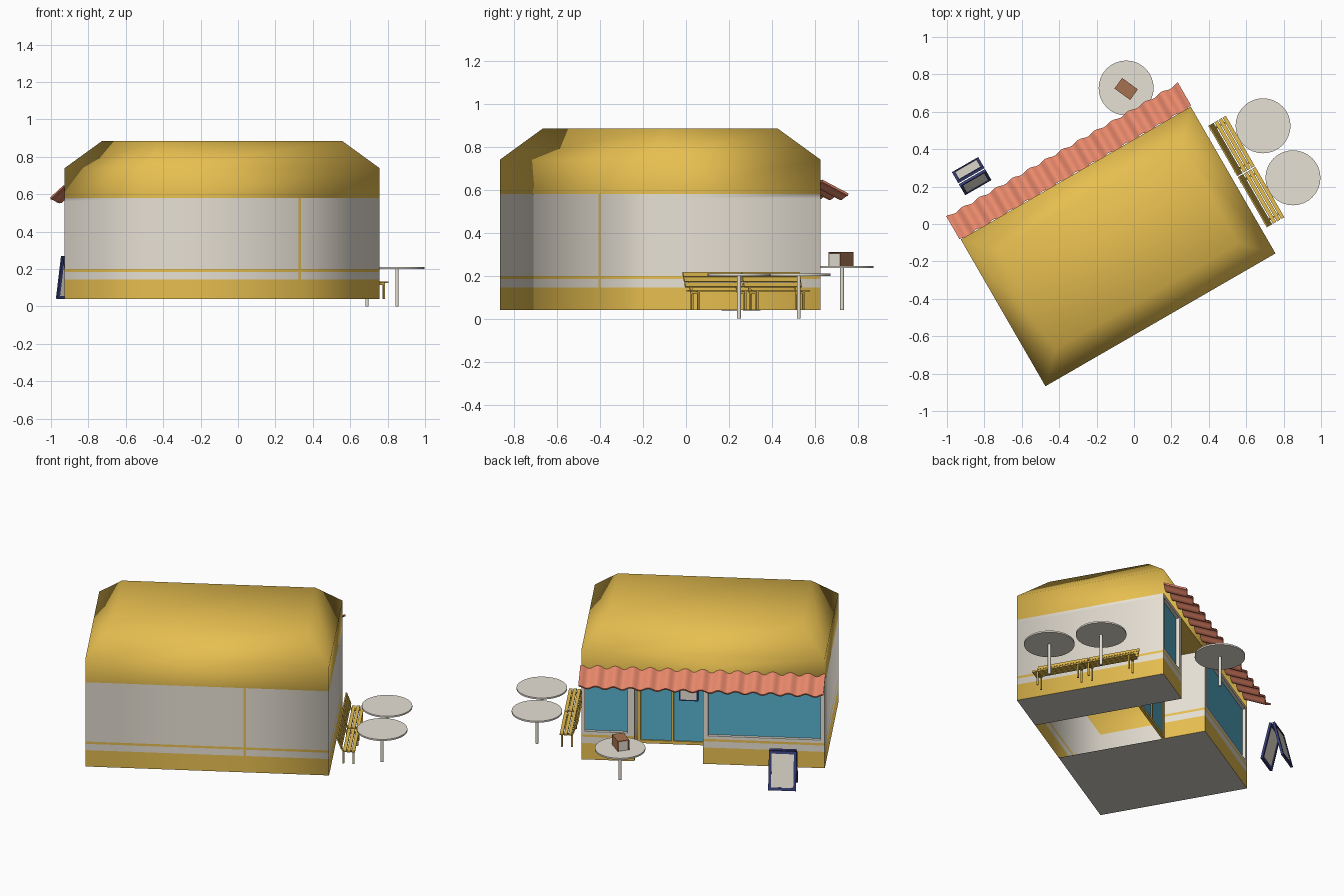
import bpy, bmesh, math
from mathutils import Matrix, Vector

if "Cube" in bpy.data.objects:
    bpy.data.objects.remove(bpy.data.objects["Cube"])

# The shop is laid out in its own axes (shopfront faces +y), then turned 30 degrees
SHOP = Matrix.Translation((-0.085, -0.12, 0)) @ Matrix.Rotation(math.radians(30), 4, 'Z')


def mat(name, r, g, b):
    m = bpy.data.materials.new(name)
    m.diffuse_color = (r, g, b, 1)
    m.use_nodes = True
    m.node_tree.nodes["Principled BSDF"].inputs["Base Color"].default_value = m.diffuse_color
    return m


YELLOW = mat("yellow", .80, .52, .08)
CREAM = mat("cream", .80, .75, .66)
GREY = mat("grey", .62, .60, .55)
GLASS = mat("glass", .10, .45, .63)
CORAL = mat("coral", .82, .25, .15)
NAVY = mat("navy", .04, .05, .19)
BROWN = mat("brown", .38, .17, .08)


def finish(name, bm, mats, frame=SHOP):
    me = bpy.data.meshes.new(name)
    bm.to_mesh(me)
    bm.free()
    for m in mats:
        me.materials.append(m)
    ob = bpy.data.objects.new(name, me)
    bpy.context.collection.objects.link(ob)
    ob.matrix_world = frame
    return ob


def boxes(name, items, m, frame=SHOP):
    """items: (centre, size, optional tilt about x or y as (angle, axis))"""
    bm = bmesh.new()
    for c, s, *rot in items:
        r = Matrix.Rotation(rot[0][0], 4, rot[0][1]) if rot else Matrix()
        bmesh.ops.create_cube(bm, size=1, matrix=Matrix.Translation(c) @ r @ Matrix.Diagonal((*s, 1)))
    return finish(name, bm, [m], frame)


def quad(bm, pts, mi=0, smooth=False):
    f = bm.faces.new([bm.verts.new(p) for p in pts])
    f.material_index = mi
    f.smooth = smooth


# Shell: plan outline clockwise, swept through coloured bands
L, W = 0.71, 0.453
D0, D1, DV = 0.0, 0.40, 0.193
Z0, ZR, ZE, ZT, INS = 0.04, 0.58, 0.74, 0.885, 0.146
WZ0, WZ1 = 0.22, 0.56
windows = [(-0.685, -0.03), (0.44, 0.69)]
plan = [(L, W), (L, -W), (.226, -W), (.211, -W), (-L, -W), (-L, W), (-.685, W), (-.03, W),
        (D0, W), (D0, DV), (D1, DV), (D1, W), (.44, W), (.69, W)]
levels = [Z0, .145, .185, .20, WZ0, WZ1, ZR]
band = [0, 1, 0, 1, 1, 1]
STRIPE, DOOR, HOLES = 2, 9, (6, 12)
bm = bmesh.new()
for i, a in enumerate(plan):
    b = plan[(i + 1) % len(plan)]
    if i == DOOR:
        continue
    for k, mi in enumerate(band):
        if i in HOLES and k == 4:
            continue
        z, zz = levels[k], levels[k + 1]
        quad(bm, [(*b, z), (*a, z), (*a, zz), (*b, zz)], 0 if i == STRIPE else mi, i < 5)

# Roof: eaves band, chamfer and flat top
rect = [(L, W), (L, -W), (-L, -W), (-L, W)]
inner = [(x - math.copysign(INS, x), y - math.copysign(INS, y)) for x, y in rect]
for i in range(4):
    j = (i + 1) % 4
    quad(bm, [(*rect[j], ZR), (*rect[i], ZR), (*rect[i], ZE), (*rect[j], ZE)], 0, True)
    quad(bm, [(*rect[j], ZE), (*rect[i], ZE), (*inner[i], ZT), (*inner[j], ZT)], 0, True)
quad(bm, [(*p, ZT) for p in reversed(inner)], 0, True)

# Porch ceiling and the two floor slabs
quad(bm, [(D0, DV, ZR), (D0, W, ZR), (D1, W, ZR), (D1, DV, ZR)], 0)
for a, b in ((-L, D0), (D1, L)):
    quad(bm, [(a, -W, Z0), (a, W, Z0), (b, W, Z0), (b, -W, Z0)], 2)
bmesh.ops.remove_doubles(bm, verts=bm.verts, dist=1e-4)
finish("shop_shell", bm, [YELLOW, CREAM, GREY])

# Recessed windows with reveals
bm = bmesh.new()
G = W - 0.02
for a, b in windows:
    c = [(b, WZ0), (a, WZ0), (a, WZ1), (b, WZ1)]
    quad(bm, [(x, G, z) for x, z in c], 0)
    for i in range(4):
        (x, z), (xx, zz) = c[i], c[(i + 1) % 4]
        quad(bm, [(x, W, z), (xx, W, zz), (xx, G, zz), (x, G, z)], 1)
finish("shop_windows", bm, [GLASS, CREAM])

# Double door
bm = bmesh.new()
quad(bm, [(D1, DV, Z0), (D0, DV, Z0), (D0, DV, ZR), (D1, DV, ZR)])
finish("door_glass", bm, [GLASS])
boxes("door_frame",
      [((x, DV, .31), (.014, .016, .54)) for x in (D0 + .007, (D0 + D1) / 2, D1 - .007)] +
      [((.2, DV, z), (.4, .016, .02)) for z in (.05, .57)], YELLOW)
boxes("door_sign_frame", [((.105, DV + .012, .37), (.11, .01, .09))], NAVY)
boxes("door_sign_panel", [((.105, DV + .018, .37), (.092, .004, .072))], CREAM)

# Corrugated awning
bm = bmesh.new()
WAVES, STEP = 14, 8
prev = None
for i in range(WAVES * STEP + 1):
    x = -0.715 + 1.43 * i / (WAVES * STEP)
    w = 0.012 * math.cos(2 * math.pi * i / STEP)
    row = [bm.verts.new((x, y + w * .45, z + w * .9)) for y, z in
           ((W, .637), (.595, .572), (.591, .562), (W, .626))]
    if prev:
        for k in range(4):
            bm.faces.new((prev[k], prev[(k + 1) % 4], row[(k + 1) % 4], row[k]))
    else:
        bm.faces.new(row)
    prev = row
bm.faces.new(prev[::-1])
bmesh.ops.recalc_face_normals(bm, faces=bm.faces)
for f in bm.faces:
    f.smooth = len(f.verts) == 4
aw = finish("awning", bm, [CORAL])
bpy.context.view_layer.objects.active = aw
aw.select_set(True)
bpy.ops.object.shade_smooth_by_angle(angle=math.radians(50))
aw.select_set(False)

# Round tables
for n, (x, y, foot, top) in enumerate([(-.042, .727, .04, .245), (.69, .525, 0, .21), (.85, .247, 0, .21)], 1):
    bm = bmesh.new()
    for r, a, b in ((.147, top - .01, top), (.009, foot, top - .01)):
        bmesh.ops.create_cone(bm, cap_ends=True, segments=32, radius1=r, radius2=r, depth=b - a,
                              matrix=Matrix.Translation((x, y, (a + b) / 2)))
    for f in bm.faces:
        f.smooth = len(f.verts) == 4
    finish(f"table_{n}", bm, [CREAM], Matrix())

# Slatted benches against the end wall
for n, v in enumerate((.162, -.154), 1):
    parts = [((u, v, .13), (.02, .31, .009)) for u in (.788, .813, .838)]
    parts += [((u, v, z), (.008, .31, .022), (-.35, 'Y'))
              for u, z in ((.765, .158), (.756, .182), (.747, .205))]
    for s in (-1, 1):
        y = v + s * .125
        parts += [((u, y, .083), (.01, .01, .086)) for u in (.778, .838)]
        parts += [((.808, y, .121), (.07, .01, .01)),
                  ((.758, y, .168), (.008, .012, .095), (-.35, 'Y'))]
    boxes(f"bench_{n}", parts, YELLOW)

# Folding pavement board
frame, panels = [], []
for s in (-1, 1):
    tilt = Matrix.Translation((-.49, .717 + s * .037, .155)) @ Matrix.Rotation(s * .235, 4, 'X')
    rot = (s * .235, 'X')
    for c, d in (((-.073, 0, 0), (.016, .014, .235)), ((.073, 0, 0), (.016, .014, .235)),
                 ((0, 0, .109), (.146, .014, .017)), ((0, 0, -.109), (.146, .014, .017))):
        frame.append((tilt @ Vector(c), d, rot))
    panels.append((tilt @ Vector((0, 0, 0)), (.132, .006, .205), rot))
boxes("pavement_board_frame", frame, NAVY)
boxes("pavement_board_panels", panels, CREAM)

# Box on the first table
BOX = Matrix.Translation((-.042, .722, .279)) @ Matrix.Rotation(math.radians(-36), 4, 'Z')
boxes("table_box_cover", [((0, 0, .029), (.104, .07, .006))] +
      [((0, s * .032, -.003), (.104, .006, .06)) for s in (-1, 1)], BROWN, BOX)
boxes("table_box_core", [((0, 0, -.004), (.1, .058, .058))], CREAM, BOX)
